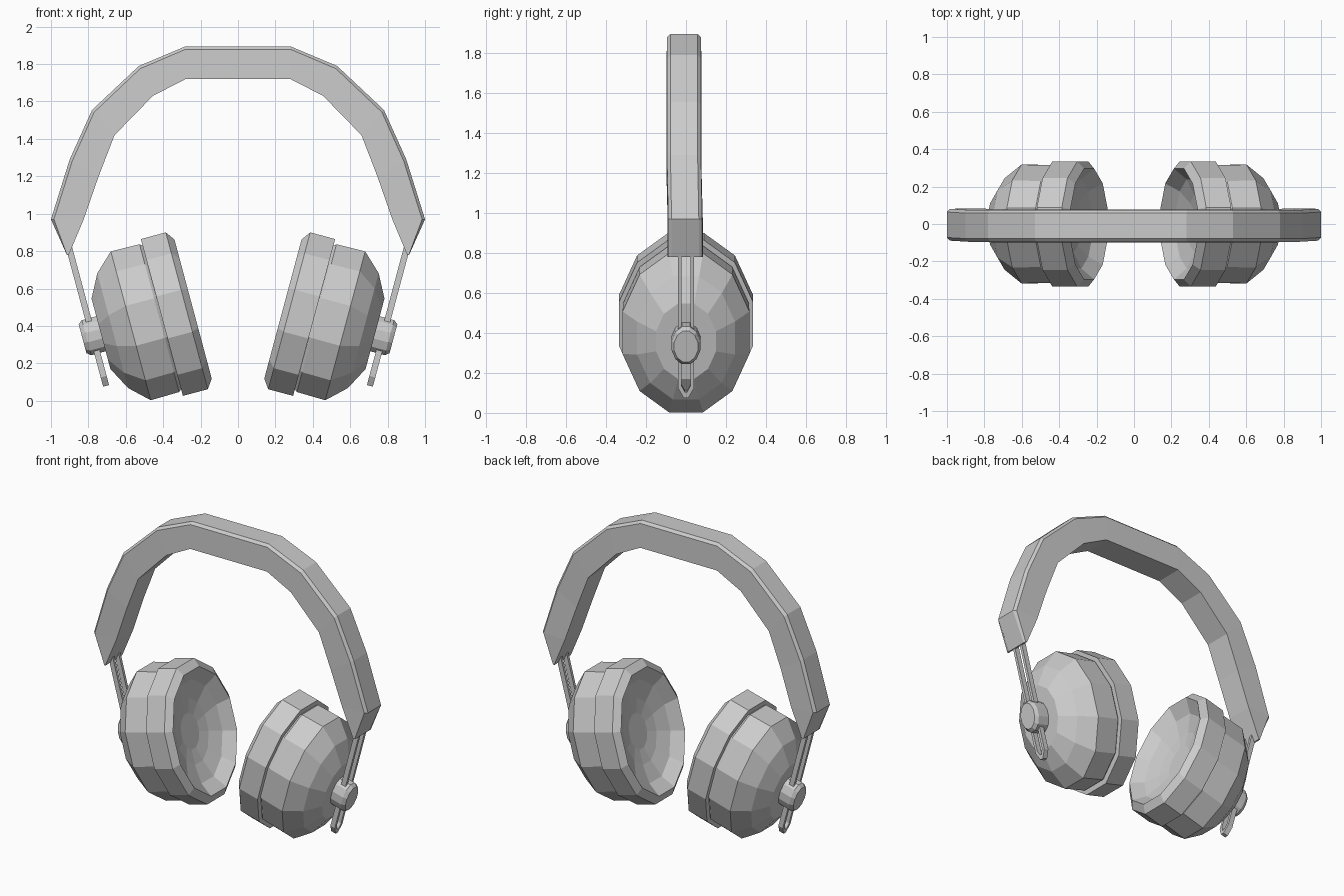
import bpy, bmesh, math
from mathutils import Matrix, Vector

if "Cube" in bpy.data.objects:
    bpy.data.objects.remove(bpy.data.objects["Cube"])

# Frame of the right ear cup: local x runs outward along the cup axis
CUP = Matrix.Translation((0.24, 0, 0.49)) @ Matrix.Rotation(math.radians(15), 4, 'Y')
SIDES = 12


def finish(name, bm, mirror=True):
    bmesh.ops.recalc_face_normals(bm, faces=bm.faces)
    me = bpy.data.meshes.new(name)
    bm.to_mesh(me)
    bm.free()
    ob = bpy.data.objects.new(name, me)
    bpy.context.collection.objects.link(ob)
    if mirror:
        ob.modifiers.new("mirror", 'MIRROR').use_axis[0] = True
    return ob


def loft(bm, rings, caps=True):
    rings = [[bm.verts.new(p) for p in r] for r in rings]
    for a, b in zip(rings, rings[1:]):
        for i in range(len(a)):
            j = (i + 1) % len(a)
            bm.faces.new((a[i], a[j], b[j], b[i]))
    if caps:
        bm.faces.new(rings[0])
        bm.faces.new(rings[-1])


def oval_part(name, profile, ratio=0.77):
    """Twelve-sided oval turned about the cup axis; profile is (distance, half height)."""
    bm = bmesh.new()
    k = 1 / math.cos(math.pi / SIDES)
    rings = []
    for t, h in profile:
        ring = []
        for i in range(SIDES):
            a = (i + 0.5) * math.tau / SIDES
            ring.append(CUP @ Vector((t, h * k * ratio * math.cos(a), h * k * math.sin(a))))
        rings.append(ring)
    loft(bm, rings)
    return finish(name, bm)


# Ear cushions with a shallow dished inside
oval_part("ear_cushion", [(0.115, 0.11), (0.10, 0.20), (0.065, 0.31), (0.0, 0.385),
                          (0.035, 0.434), (0.173, 0.434), (0.173, 0.39)])

# Rounded outer shells
oval_part("ear_shell", [(0.165, 0.39), (0.187, 0.409), (0.345, 0.412), (0.445, 0.318), (0.51, 0.195)])

# Pivot knobs on the shells
oval_part("pivot_knob", [(0.50, 0.097), (0.59, 0.097), (0.612, 0.08)], 0.74)

# Flat wire loops sliding through the knobs, closed to a point at the bottom
outer = [(0.04, 0.53), (0.04, -0.225), (0.012, -0.276)]
inner = [(0.022, 0.53), (0.022, -0.215), (0.005, -0.247)]
outer += [(-y, z) for y, z in reversed(outer)]
inner += [(-y, z) for y, z in reversed(inner)]
bm = bmesh.new()
loft(bm, [[CUP @ Vector((x, y, z)) for x, (y, z) in
           ((0.539, o), (0.572, o), (0.572, i), (0.539, i))] for o, i in zip(outer, inner)])
finish("slider_wire", bm)

# Headband: (outer point, inner point) stations from crown to tip
half = [((0.28, 1.895), (0.28, 1.72)), ((0.53, 1.79), (0.455, 1.63)),
        ((0.78, 1.555), (0.66, 1.42)), ((0.90, 1.29), (0.745, 1.20)),
        ((1.0, 0.97), (0.825, 0.97)), ((0.915, 0.78), (0.905, 0.78))]
stations = [((-p[0], p[1]), (-q[0], q[1])) for p, q in reversed(half)] + half
bm = bmesh.new()
rings = []
for p, q in stations:
    p, q = Vector((p[0], 0, p[1])), Vector((q[0], 0, q[1]))
    m = p.lerp(q, 0.09)
    c = -0.01 if p.z > 1 else -0.004
    rings.append([v + Vector((0, c + w, 0)) for v, w in
                  ((p, -0.068), (p, 0.068), (m, 0.085), (q, 0.088), (q, -0.088), (m, -0.085))])
loft(bm, rings)
finish("headband", bm, mirror=False)
